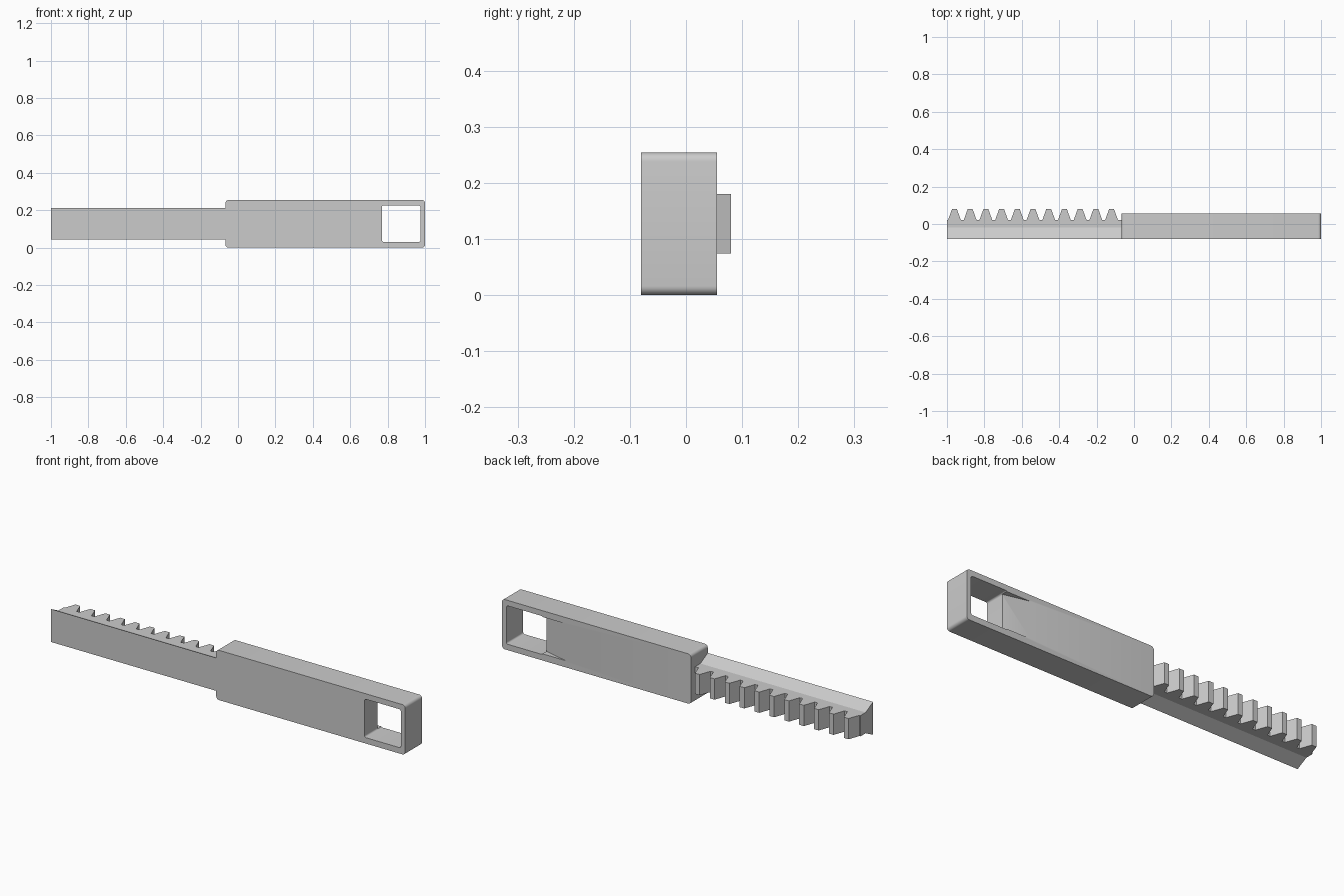
import bpy, bmesh, math
from mathutils import Vector

cube = bpy.data.objects.get("Cube")
if cube:
    bpy.data.objects.remove(cube)

grey = bpy.data.materials.new("plain grey")
grey.use_nodes = True
grey.diffuse_color = (0.6, 0.6, 0.6, 1)
grey.node_tree.nodes["Principled BSDF"].inputs["Base Color"].default_value = (0.6, 0.6, 0.6, 1)

MID_Z = 0.127
FRONT, BACK = -0.08, 0.055
SHOULDER = -0.067


def prism(name, outline, place, low, high):
    """Extrude a 2D outline from low to high; place(a, b, depth) gives the 3D point."""
    bm = bmesh.new()
    ends = [[bm.verts.new(place(a, b, d)) for a, b in outline] for d in (low, high)]
    bm.faces.new(ends[0])
    bm.faces.new(ends[1])
    n = len(outline)
    for i in range(n):
        j = (i + 1) % n
        bm.faces.new((ends[0][i], ends[0][j], ends[1][j], ends[1][i]))
    bmesh.ops.recalc_face_normals(bm, faces=bm.faces)
    mesh = bpy.data.meshes.new(name)
    bm.to_mesh(mesh)
    bm.free()
    mesh.materials.append(grey)
    obj = bpy.data.objects.new(name, mesh)
    bpy.context.collection.objects.link(obj)
    return obj


def along_x(y, z, d): return Vector((d, y, z))
def along_y(x, z, d): return Vector((x, d, z))
def along_z(x, y, d): return Vector((x, y, d))


def rounded_rect(x0, x1, z0, z1, r, steps=6):
    corners = [(x1 - r, z1 - r), (x0 + r, z1 - r), (x0 + r, z0 + r), (x1 - r, z0 + r)]
    points = []
    for k, (cx, cz) in enumerate(corners):
        for s in range(steps + 1):
            t = math.pi / 2 * (k + s / steps)
            points.append((cx + r * math.cos(t), cz + r * math.sin(t)))
    return points


def cut(target, cutter):
    cutter.hide_render = True
    bpy.context.view_layer.objects.active = target
    mod = target.modifiers.new("cut", 'BOOLEAN')
    mod.object = cutter
    mod.operation = 'DIFFERENCE'
    mod.solver = 'EXACT'
    bpy.ops.object.modifier_apply(modifier=mod.name)
    bpy.data.objects.remove(cutter)


# Thick handle block with rounded corners
handle = prism("handle_block", rounded_rect(SHOULDER, 1, 0, 2 * MID_Z, 0.016),
               along_y, FRONT, BACK)

# Window through the handle, and the shallow ramp leading into it at the back
cut(handle, prism("window_cutter", rounded_rect(0.77, 0.975, 0.03, 0.226, 0.009),
                  along_y, FRONT - 0.1, BACK + 0.1))
cut(handle, prism("ramp_cutter", [(0.575, 0.071), (0.77, 0.023), (0.8, 0.023), (0.8, 0.071)],
                  along_z, 0.034, 0.222))

# Front rail of the rack, chamfered above and below
wide, narrow, neck = 0.084, 0.053, -0.02
rail = prism("rack_rail", [(FRONT, MID_Z - wide), (FRONT, MID_Z + wide),
                           (neck, MID_Z + narrow), (neck, MID_Z - narrow)],
             along_x, -1, SHOULDER)

# Toothed strip on the back of the rail
root, tip, pitch, first = 0.022, 0.08, 0.084, -0.96
teeth = [(-1, neck), (-1, root)]
for i in range(11):
    c = first + i * pitch
    teeth += [(c - 0.034, root), (c - 0.013, tip), (c + 0.013, tip), (c + 0.034, root)]
teeth += [(SHOULDER, root), (SHOULDER, neck)]
strip = prism("rack_teeth", teeth, along_z, MID_Z - narrow, MID_Z + narrow)

# Smooth the rounded corners, keep the flat edges crisp
bpy.ops.object.select_all(action='DESELECT')
handle.select_set(True)
bpy.context.view_layer.objects.active = handle
bpy.ops.object.shade_smooth_by_angle(angle=math.radians(30))
